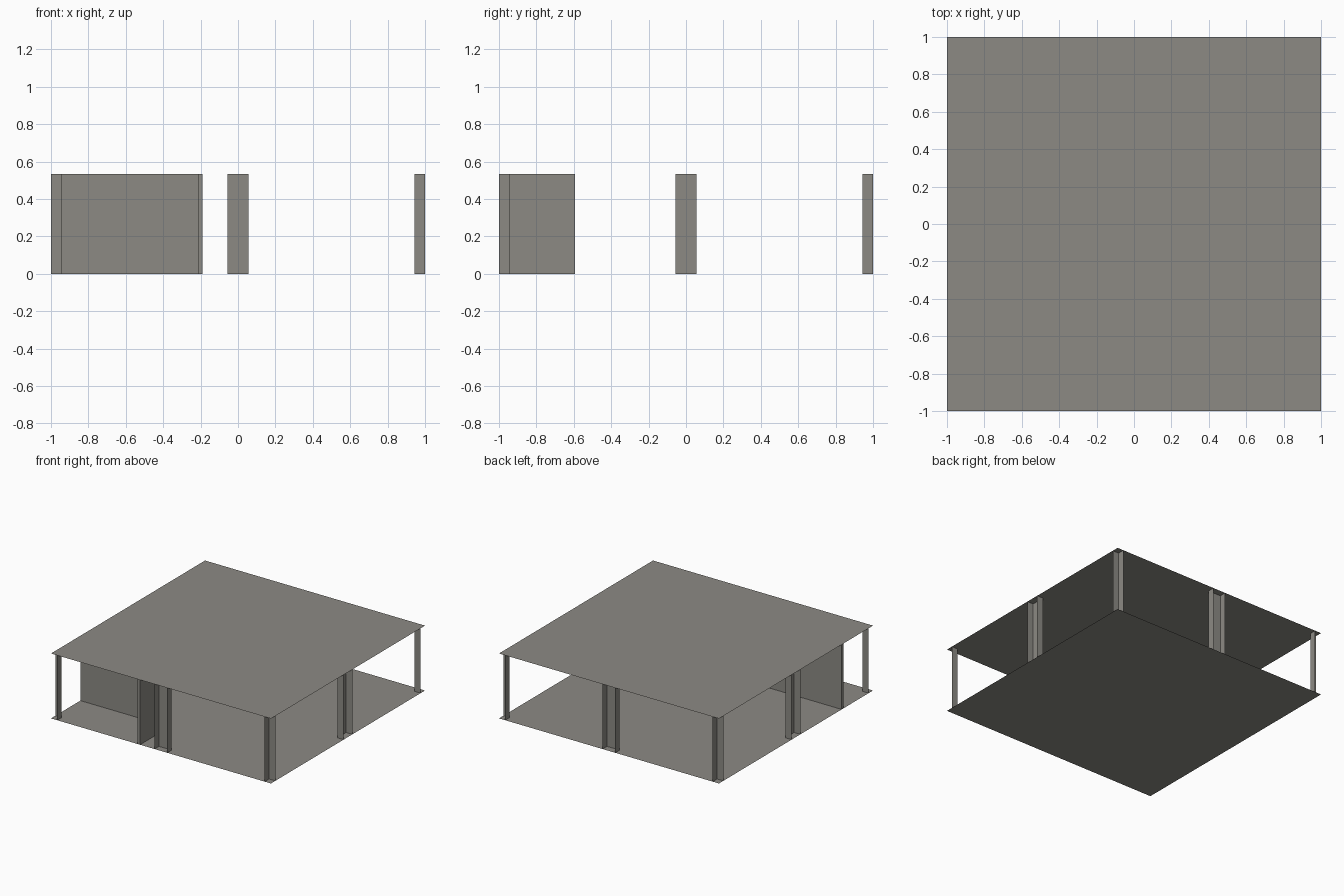
import bpy
import bmesh

HEIGHT = 0.533    # floor to ceiling
HALF = 0.057      # half the width of a full pillar

if "Cube" in bpy.data.objects:
    bpy.data.objects.remove(bpy.data.objects["Cube"], do_unlink=True)

# Single material
grey = bpy.data.materials.new("warm_grey")
grey.use_nodes = True
colour = (0.262, 0.254, 0.231, 1)
grey.diffuse_color = colour
bsdf = next(n for n in grey.node_tree.nodes if n.type == "BSDF_PRINCIPLED")
bsdf.inputs["Base Color"].default_value = colour


def finish(name, bm):
    mesh = bpy.data.meshes.new(name)
    bm.to_mesh(mesh)
    bm.free()
    mesh.materials.append(grey)
    obj = bpy.data.objects.new(name, mesh)
    bpy.context.collection.objects.link(obj)
    return obj


def sheet(name, z, up):
    """Flat square sheet two units wide, facing up or down."""
    bm = bmesh.new()
    bmesh.ops.create_grid(bm, x_segments=1, y_segments=1, size=1)
    bmesh.ops.translate(bm, vec=(0, 0, z), verts=bm.verts)
    if not up:
        bmesh.ops.reverse_faces(bm, faces=bm.faces)
    return finish(name, bm)


def extruded(name, outline, closed):
    """Raise an outline from the floor to the ceiling."""
    bm = bmesh.new()
    low = [bm.verts.new((x, y, 0)) for x, y in outline]
    high = [bm.verts.new((x, y, HEIGHT)) for x, y in outline]
    count = len(outline)
    for i in range(count if closed else count - 1):
        j = (i + 1) % count
        bm.faces.new((low[i], low[j], high[j], high[i]))
    if closed:
        bm.faces.new(high)
        bm.faces.new(low[::-1])
    return finish(name, bm)


# Floor and roof
sheet("floor", 0, False)
sheet("roof", HEIGHT, True)

# Pillars at the grid corners; those on the border are open to the outside
names = {-1: ("right", "front"), 0: ("middle", "middle"), 1: ("left", "back")}
for px in (-1, 0, 1):
    for py in (-1, 0, 1):
        bm = bmesh.new()
        x0, x1 = max(px - HALF, -1), min(px + HALF, 1)
        y0, y1 = max(py - HALF, -1), min(py + HALF, 1)
        corners = [(x0, y0), (x1, y0), (x1, y1), (x0, y1)]
        for (ax, ay), (bx, by) in zip(corners, corners[1:] + corners[:1]):
            on_border = (ax == bx and abs(ax) == 1) or (ay == by and abs(ay) == 1)
            if not on_border:
                bm.faces.new([bm.verts.new(p) for p in (
                    (ax, ay, 0), (bx, by, 0), (bx, by, HEIGHT), (ax, ay, HEIGHT))])
        bmesh.ops.remove_doubles(bm, verts=bm.verts, dist=0.0001)
        finish(f"pillar_{names[py][1]}_{names[px][0]}", bm)

# L-shaped partition wall around the front right room
extruded("partition_wall", [
    (-0.215, -1), (-0.19, -1), (-0.19, -0.593),
    (-1, -0.593), (-1, -0.618), (-0.215, -0.618)], True)
